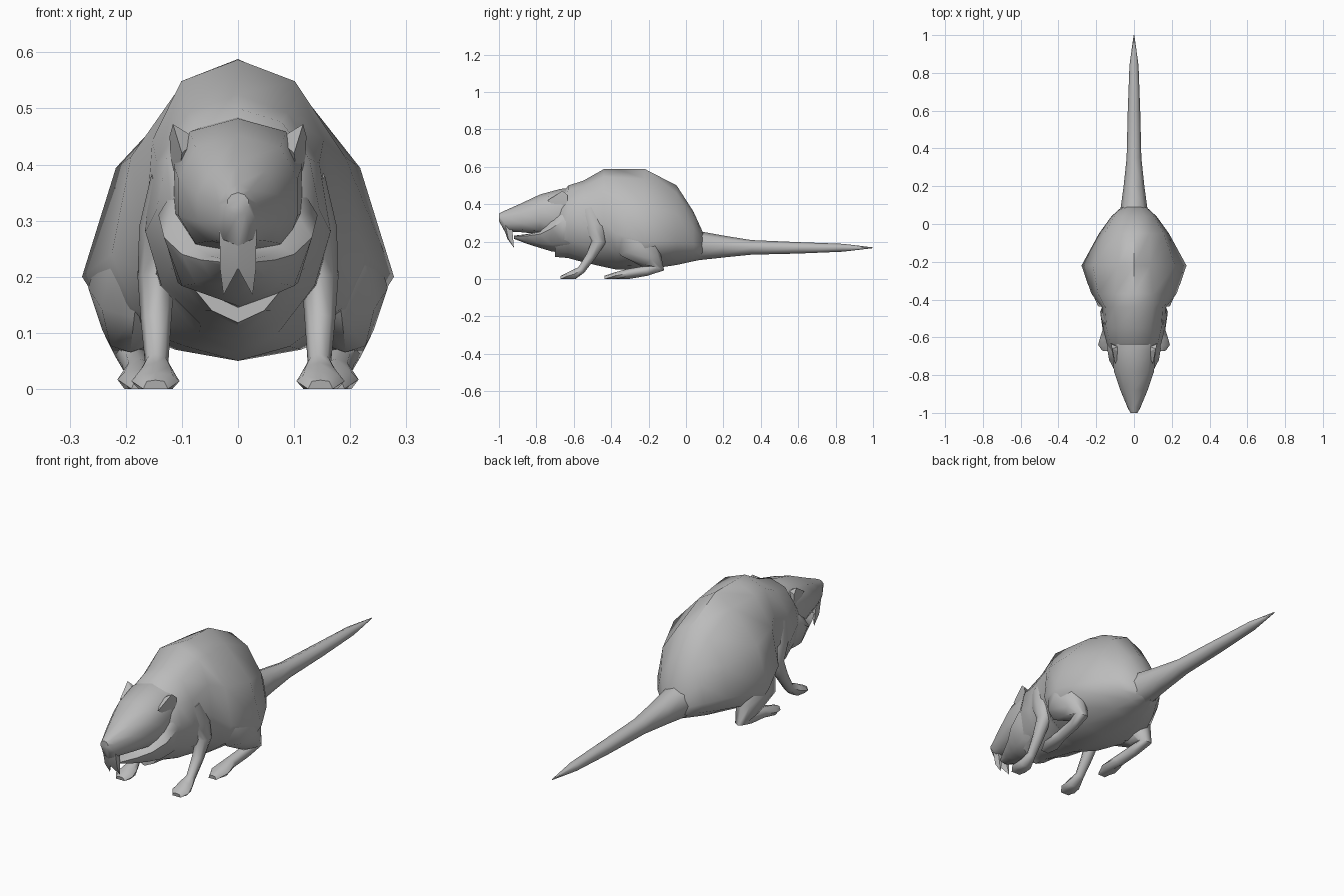
import bpy, bmesh, math
from mathutils import Vector

fur = bpy.data.materials.new("grey fur")
fur.diffuse_color = (0.5, 0.5, 0.5, 1)


def finish(name, bm, mirror=False, angle=50):
    bmesh.ops.recalc_face_normals(bm, faces=bm.faces)
    mesh = bpy.data.meshes.new(name)
    bm.to_mesh(mesh)
    bm.free()
    mesh.materials.append(fur)
    ob = bpy.data.objects.new(name, mesh)
    bpy.context.collection.objects.link(ob)
    bpy.ops.object.select_all(action='DESELECT')
    ob.select_set(True)
    bpy.context.view_layer.objects.active = ob
    bpy.ops.object.shade_smooth_by_angle(angle=math.radians(angle))
    if mirror:
        ob.modifiers.new("mirror", 'MIRROR').use_mirror_merge = False
    return ob


def skin(name, rings, mirror=False, angle=50):
    """Join rings of points into a closed tube."""
    bm = bmesh.new()
    loops = [[bm.verts.new(p) for p in r] for r in rings]
    n = len(loops[0])
    for a, b in zip(loops, loops[1:]):
        for i in range(n):
            j = (i + 1) % n
            bm.faces.new((a[i], a[j], b[j], b[i]))
    bm.faces.new(loops[0])
    bm.faces.new(loops[-1])
    return finish(name, bm, mirror, angle)


def trunk(name, sections, n=10, low=1.0):
    """Sections: y, bottom, top, half width, widest height, upper pinch."""
    rings = []
    for y, zb, zt, w, zw, up in sections:
        ring = []
        for i in range(n):
            a = math.tau * i / n + math.pi / 2
            s, c = math.sin(a), math.cos(a)
            x = math.copysign(abs(c) ** (up if s > 0 else low), c) if abs(c) > 1e-6 else 0
            ring.append((w * x, y, zw + s * (zt - zw if s > 0 else zw - zb)))
        rings.append(ring)
    return skin(name, rings)


def limb(name, path, n=8):
    """Path points: x, y, z, half width, half depth; rings follow the bend."""
    pts = [Vector(p[:3]) for p in path]
    rings = []
    for k, p in enumerate(path):
        t = pts[min(k + 1, len(pts) - 1)] - pts[max(k - 1, 0)]
        nrm = Vector((0, -t.z, t.y)).normalized()
        rings.append([pts[k] + Vector((p[3] * math.cos(a), 0, 0)) + nrm * p[4] * math.sin(a)
                      for a in (math.tau * i / n for i in range(n))])
    ob = skin(name, rings, True)
    for v in ob.data.vertices:          # soles rest on the ground
        v.co.z = 0 if v.co.z < 0.012 else v.co.z
    return ob


def hull(name, points, mirror=True):
    bm = bmesh.new()
    for p in points:
        bm.verts.new(p)
    bmesh.ops.convex_hull(bm, input=bm.verts)
    return finish(name, bm, mirror, 30)


# humped body with broad haunches and narrower shoulders
trunk("body", [
    (0.09, 0.105, 0.25, 0.065, 0.175, 1),
    (0.04, 0.095, 0.36, 0.12, 0.19, 1),
    (-0.05, 0.075, 0.50, 0.185, 0.20, 1.15),
    (-0.22, 0.05, 0.588, 0.278, 0.20, 1.7),
    (-0.37, 0.05, 0.588, 0.225, 0.24, 1.15),
    (-0.44, 0.065, 0.587, 0.170, 0.30, 0.75),
    (-0.55, 0.09, 0.525, 0.165, 0.28, 0.9),
    (-0.63, 0.112, 0.50, 0.145, 0.32, 0.9),
    (-0.70, 0.118, 0.40, 0.115, 0.28, 1)], 12, 1.3)

# head and upper muzzle
trunk("head", [
    (-0.56, 0.20, 0.49, 0.115, 0.34, 0.6),
    (-0.67, 0.21, 0.482, 0.118, 0.36, 0.6),
    (-0.78, 0.24, 0.452, 0.11, 0.34, 0.7),
    (-0.88, 0.25, 0.405, 0.075, 0.32, 0.8),
    (-0.97, 0.255, 0.365, 0.036, 0.315, 0.9),
    (-1.0, 0.31, 0.35, 0.02, 0.33, 1)], 10, 0.7)

# lower jaw and cheeks
trunk("lower_jaw", [
    (-0.58, 0.14, 0.40, 0.13, 0.30, 0.8),
    (-0.66, 0.14, 0.39, 0.142, 0.31, 0.8),
    (-0.72, 0.148, 0.34, 0.132, 0.27, 0.8),
    (-0.78, 0.166, 0.258, 0.10, 0.24, 0.8),
    (-0.85, 0.188, 0.24, 0.066, 0.23, 0.8),
    (-0.92, 0.215, 0.232, 0.028, 0.226, 1)], 8, 0.8)

# tapering tail
trunk("tail", [
    (0.03, 0.10, 0.27, 0.08, 0.18, 1),
    (0.09, 0.103, 0.252, 0.07, 0.18, 1),
    (0.20, 0.115, 0.232, 0.055, 0.175, 1),
    (0.35, 0.13, 0.208, 0.039, 0.17, 1),
    (0.60, 0.136, 0.197, 0.033, 0.167, 1),
    (0.84, 0.146, 0.188, 0.024, 0.167, 1),
    (1.0, 0.165, 0.169, 0.002, 0.167, 1)], 8)

# front legs: upper arm, elbow, wrist, paw
limb("front_leg", [
    (0.125, -0.52, 0.38, 0.030, 0.06),
    (0.138, -0.49, 0.29, 0.038, 0.06),
    (0.146, -0.465, 0.20, 0.033, 0.038),
    (0.146, -0.51, 0.12, 0.027, 0.026),
    (0.145, -0.56, 0.048, 0.021, 0.021),
    (0.145, -0.60, 0.025, 0.034, 0.024),
    (0.147, -0.64, 0.014, 0.043, 0.016),
    (0.147, -0.67, 0.008, 0.022, 0.008)])

# hind legs: thigh, heel, long foot
limb("hind_leg", [
    (0.17, -0.27, 0.27, 0.07, 0.12),
    (0.185, -0.25, 0.18, 0.082, 0.115),
    (0.192, -0.185, 0.105, 0.050, 0.062),
    (0.190, -0.15, 0.060, 0.030, 0.036),
    (0.182, -0.21, 0.044, 0.025, 0.027),
    (0.175, -0.31, 0.030, 0.028, 0.024),
    (0.172, -0.38, 0.017, 0.043, 0.018),
    (0.170, -0.435, 0.009, 0.020, 0.008)])

# small pointed ears
hull("ear", [(0.072, -0.68, 0.445), (0.085, -0.65, 0.452), (0.116, -0.66, 0.472),
             (0.122, -0.635, 0.45), (0.118, -0.63, 0.37), (0.108, -0.66, 0.355),
             (0.100, -0.74, 0.42)])

# long incisors, joined at the root
hull("front_tooth", [(0.0, -0.985, 0.30), (0.033, -0.965, 0.29), (0.0, -0.93, 0.28),
                     (0.032, -0.93, 0.28), (0.0, -0.955, 0.215), (0.032, -0.95, 0.215),
                     (0.026, -0.92, 0.167)])
